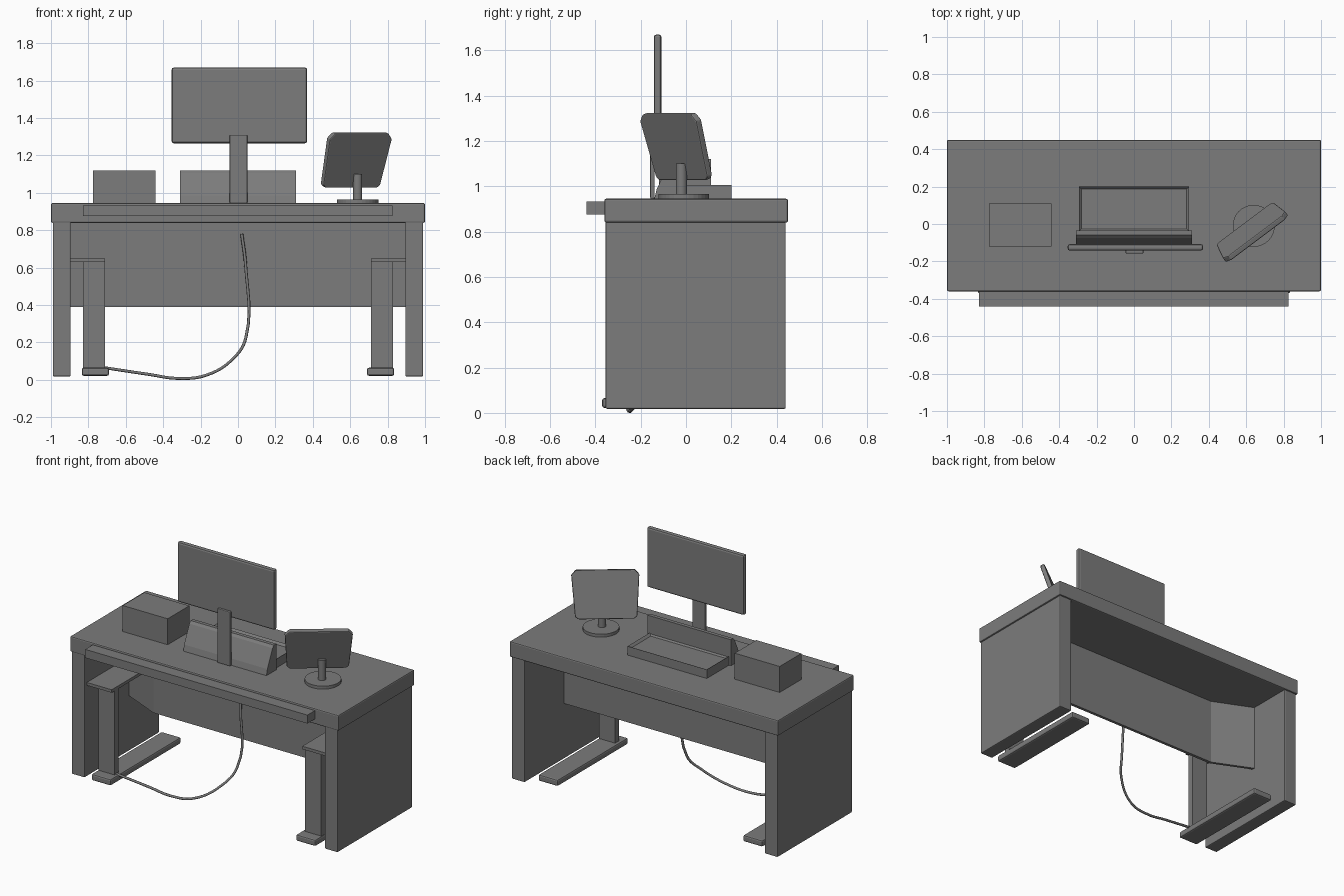
import bpy, bmesh
from mathutils import Vector, Matrix

if "Cube" in bpy.data.objects:
    bpy.data.objects.remove(bpy.data.objects["Cube"])

grey = bpy.data.materials.new("plain_grey")
grey.use_nodes = True
grey.diffuse_color = (0.2, 0.2, 0.2, 1)
grey.node_tree.nodes["Principled BSDF"].inputs["Base Color"].default_value = (0.2, 0.2, 0.2, 1)


def add(name, bm, bevel=0, segments=2):
    bmesh.ops.recalc_face_normals(bm, faces=bm.faces)
    mesh = bpy.data.meshes.new(name)
    bm.to_mesh(mesh)
    bm.free()
    obj = bpy.data.objects.new(name, mesh)
    bpy.context.collection.objects.link(obj)
    mesh.materials.append(grey)
    if bevel:
        mod = obj.modifiers.new("bevel", "BEVEL")
        mod.width, mod.segments = bevel, segments
    return obj


def box(name, x, y, z, bevel=0):
    bm = bmesh.new()
    lo, hi = Vector((x[0], y[0], z[0])), Vector((x[1], y[1], z[1]))
    bmesh.ops.create_cube(bm, size=1, matrix=Matrix.Translation((lo + hi) / 2) @ Matrix.Diagonal((*(hi - lo), 1)))
    return add(name, bm, bevel)


def prism(name, outline, offset, bevel=0):
    """Sweep a flat outline of 3D points along an offset."""
    bm = bmesh.new()
    face = bm.faces.new([bm.verts.new(p) for p in outline])
    out = bmesh.ops.extrude_face_region(bm, geom=[face])
    bmesh.ops.translate(bm, vec=offset, verts=[v for v in out["geom"] if isinstance(v, bmesh.types.BMVert)])
    return add(name, bm, bevel)


def disc(name, x, y, z0, z1, r):
    bm = bmesh.new()
    bmesh.ops.create_cone(bm, cap_ends=True, segments=32, radius1=r, radius2=r, depth=z1 - z0,
                          matrix=Matrix.Translation((x, y, (z0 + z1) / 2)))
    return add(name, bm)


# Desk body
box("desk_top", (-1, 1), (-.36, .45), (.84, .945), .008)
box("front_tray", (-.83, .825), (-.44, -.35), (.875, .932))

# Side panels, with a lifting post, bracket plate and foot on each side
for side, s in (("left", 1), ("right", -1)):
    def span(a, b):
        return sorted((s * a, s * b))
    box(side + "_side_panel", span(.895, .99), (-.355, .44), (.018, .85), .006)
    box(side + "_foot", span(.69, .835), (-.37, .38), (.022, .065), .01)
    box(side + "_post", span(.71, .83), (-.30, -.26), (.06, .64))
    box(side + "_bracket", span(.71, .9), (-.33, .01), (.63, .65))

# Hanging back board, folded at its right end
prism("modesty_panel", [(.9, 0, .39), (-.63, 0, .39), (-.9, .12, .39),
                        (-.9, .14, .39), (-.63, .02, .39), (.9, .02, .39)], (0, 0, .46))

# Monitor with its flat stand
box("monitor_screen", (-.355, .37), (-.142, -.108), (1.265, 1.67), .012)
box("monitor_stand", (-.045, .05), (-.158, -.138), (.945, 1.31), .005)

# Wedge backed console with a recessed key bed
prism("console_back", [(-.31, y, z) for y, z in
      ((-.14, .945), (-.13, .985), (-.075, 1.105), (-.06, 1.12), (-.035, 1.12), (-.035, .945))], (.62, 0, 0))
bm = bmesh.new()
bmesh.ops.create_cube(bm, size=1, matrix=Matrix.Translation((0, .08, .975)) @ Matrix.Diagonal((.59, .24, .06, 1)))
top = max(bm.faces, key=lambda f: f.calc_center_median().z)
bmesh.ops.inset_region(bm, faces=[top], thickness=.02, depth=0)
bmesh.ops.translate(bm, vec=(0, 0, -.015), verts=top.verts)
add("key_bed", bm)

# Storage box
box("storage_box", (-.775, -.44), (-.12, .11), (.94, 1.12))

# Tilted tablet on a round base
disc("tablet_base", .64, -.01, .94, .965, .112)
disc("tablet_stem", .64, -.02, .96, 1.1, .024)
along = Vector((.8, .6, 0))
low, high = Vector((.598, -.005, 1.03)), Vector((.655, -.075, 1.32))
up = high - low
normal = along.cross(up).normalized()
outline = [low + along * a + up * t - normal * .015 for a, t in
           ((-.17, 0), (.17, 0), (.19, .05), (.208, .9), (.18, 1), (-.18, 1), (-.208, .9), (-.19, .05))]
prism("tablet", outline, normal * .03, .006)

# Loose power cable
curve = bpy.data.curves.new("power_cable", "CURVE")
curve.dimensions = "3D"
curve.bevel_depth, curve.bevel_resolution, curve.resolution_u = .008, 2, 6
path = [(.02, -.01, .78), (.04, -.03, .62), (.043, -.07, .23), (-.02, -.15, .12),
        (-.17, -.23, .025), (-.32, -.25, .008), (-.48, -.26, .03), (-.72, -.28, .066)]
spline = curve.splines.new("BEZIER")
spline.bezier_points.add(len(path) - 1)
for point, co in zip(spline.bezier_points, path):
    point.co = co
    point.handle_left_type = point.handle_right_type = "AUTO"
curve.materials.append(grey)
curve.use_fill_caps = True
bpy.context.collection.objects.link(bpy.data.objects.new("power_cable", curve))
